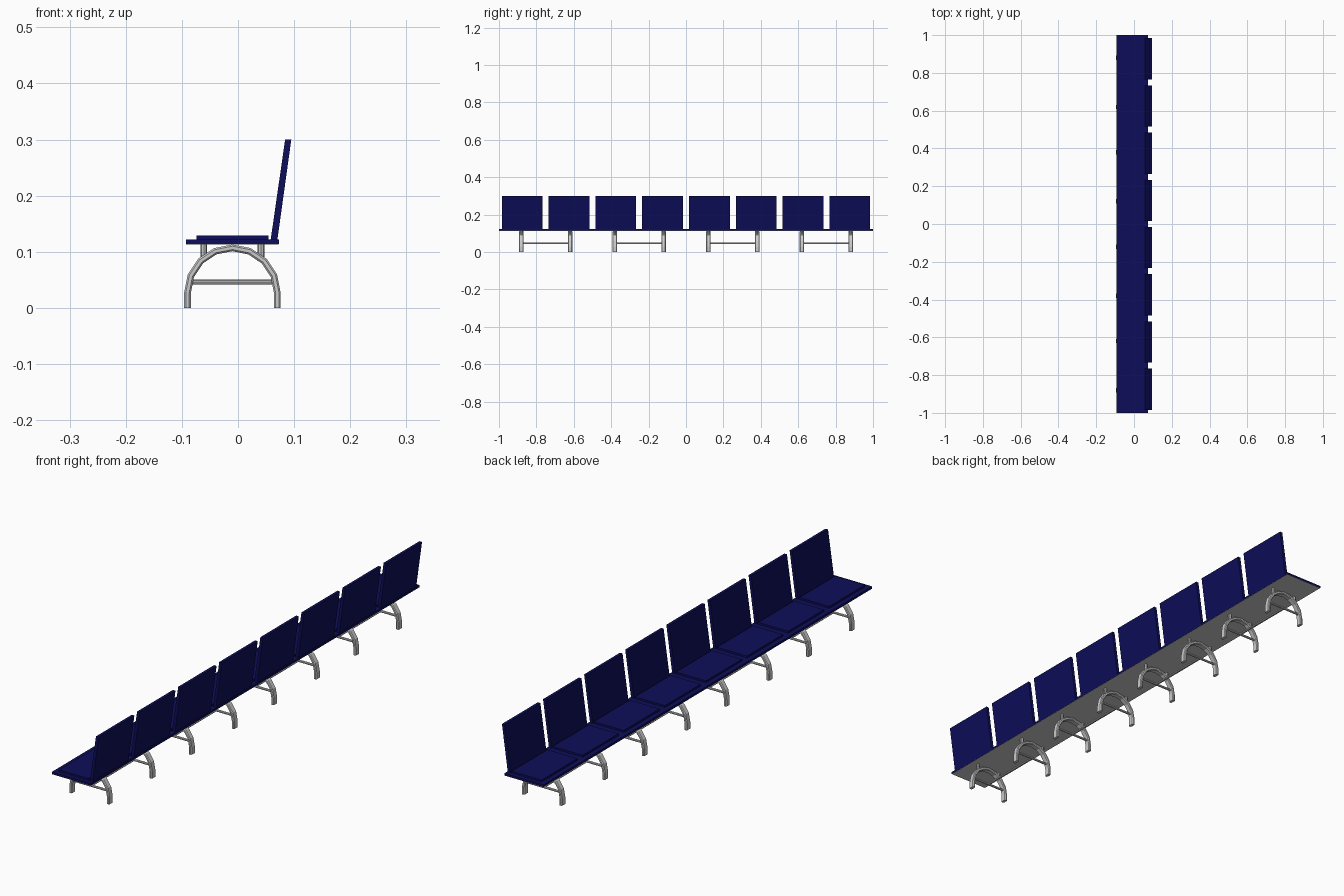
import bpy, bmesh, math
from mathutils import Vector

if "Cube" in bpy.data.objects:
    bpy.data.objects.remove(bpy.data.objects["Cube"])

navy = bpy.data.materials.new("navy")
navy.diffuse_color = (0.004, 0.004, 0.1, 1)
navy.use_nodes = True
navy.node_tree.nodes["Principled BSDF"].inputs["Base Color"].default_value = navy.diffuse_color
CX = -0.01  # centre line of the legs and seat


def finish(name, bm, mat=None):
    bmesh.ops.recalc_face_normals(bm, faces=bm.faces)
    mesh = bpy.data.meshes.new(name)
    bm.to_mesh(mesh)
    bm.free()
    obj = bpy.data.objects.new(name, mesh)
    bpy.context.collection.objects.link(obj)
    if mat:
        mesh.materials.append(mat)
    return obj


def prism(name, profile, y0, y1, mat=None):
    """Extrude an (x, z) outline along y."""
    bm = bmesh.new()
    face = bm.faces.new([bm.verts.new((x, y0, z)) for x, z in profile])
    ext = bmesh.ops.extrude_face_region(bm, geom=[face])
    verts = [g for g in ext["geom"] if isinstance(g, bmesh.types.BMVert)]
    bmesh.ops.translate(bm, verts=verts, vec=(0, y1 - y0, 0))
    return finish(name, bm, mat)


def box(name, x0, x1, y0, y1, z0, z1, mat=None):
    return prism(name, [(x0, z0), (x1, z0), (x1, z1), (x0, z1)], y0, y1, mat)


def rod(name, a, b, r):
    a, b = Vector(a), Vector(b)
    bm = bmesh.new()
    bmesh.ops.create_cone(bm, cap_ends=True, segments=8, radius1=r, radius2=r,
                          depth=(b - a).length)
    rot = Vector((0, 0, 1)).rotation_difference(b - a).to_matrix()
    bmesh.ops.rotate(bm, verts=bm.verts, matrix=rot)
    bmesh.ops.translate(bm, verts=bm.verts, vec=(a + b) / 2)
    return finish(name, bm)


def arch(name, y):
    """Sweep a chamfered bar up one leg, over the arch and down the other."""
    w, t, c = 0.012, 0.006, 0.003
    section = [(-t, -w + c), (-t + c, -w), (t - c, -w), (t, -w + c),
               (t, w - c), (t - c, w), (-t + c, w), (-t, w - c)]
    R, zc = 0.08, 0.027
    path = [(R, 0, 0.0)] + [(R, i * math.pi / 8, zc) for i in range(9)] + [(R, math.pi, 0.0)]
    bm = bmesh.new()
    rings = [[bm.verts.new((CX + (r + u) * math.cos(a), y + v, z + (r + u) * math.sin(a)))
              for u, v in section] for r, a, z in path]
    for p, q in zip(rings, rings[1:]):
        for i in range(8):
            j = (i + 1) % 8
            bm.faces.new((p[i], p[j], q[j], q[i]))
    bm.faces.new(rings[0])
    bm.faces.new(rings[-1])
    return finish(name, bm)


# Long bench board with a grey underside
box("bench_board", -0.093, 0.073, -1, 1, 0.1135, 0.122, navy)
box("board_underside", -0.0925, 0.0725, -0.9995, 0.9995, 0.113, 0.1135)

# Eight seats: cushion and leaning backrest
for i in range(8):
    y = -0.875 + 0.25 * i
    box(f"seat_cushion_{i}", -0.074, 0.054, y - 0.109, y + 0.109, 0.122, 0.129, navy)
    prism(f"backrest_{i}", [(0.058, 0.12), (0.07, 0.12), (0.095, 0.3), (0.084, 0.3)],
          y - 0.109, y + 0.109, navy)

# Four leg frames, each a pair of arches joined by a bar
for i in range(4):
    yc = -0.75 + 0.5 * i
    for side in (-1, 1):
        y = yc + side * 0.13
        tag = f"{i}_{'a' if side < 0 else 'b'}"
        arch(f"leg_arch_{tag}", y)
        rod(f"leg_crossbar_{tag}", (CX - 0.076, y, 0.046), (CX + 0.076, y, 0.046), 0.0045)
        for k in (-1, 1):
            rod(f"seat_post_{tag}_{k}", (CX + k * 0.051, y, 0.084), (CX + k * 0.051, y, 0.1135), 0.006)
    rod(f"frame_bar_{i}", (CX, yc - 0.13, 0.046), (CX, yc + 0.13, 0.046), 0.0045)
